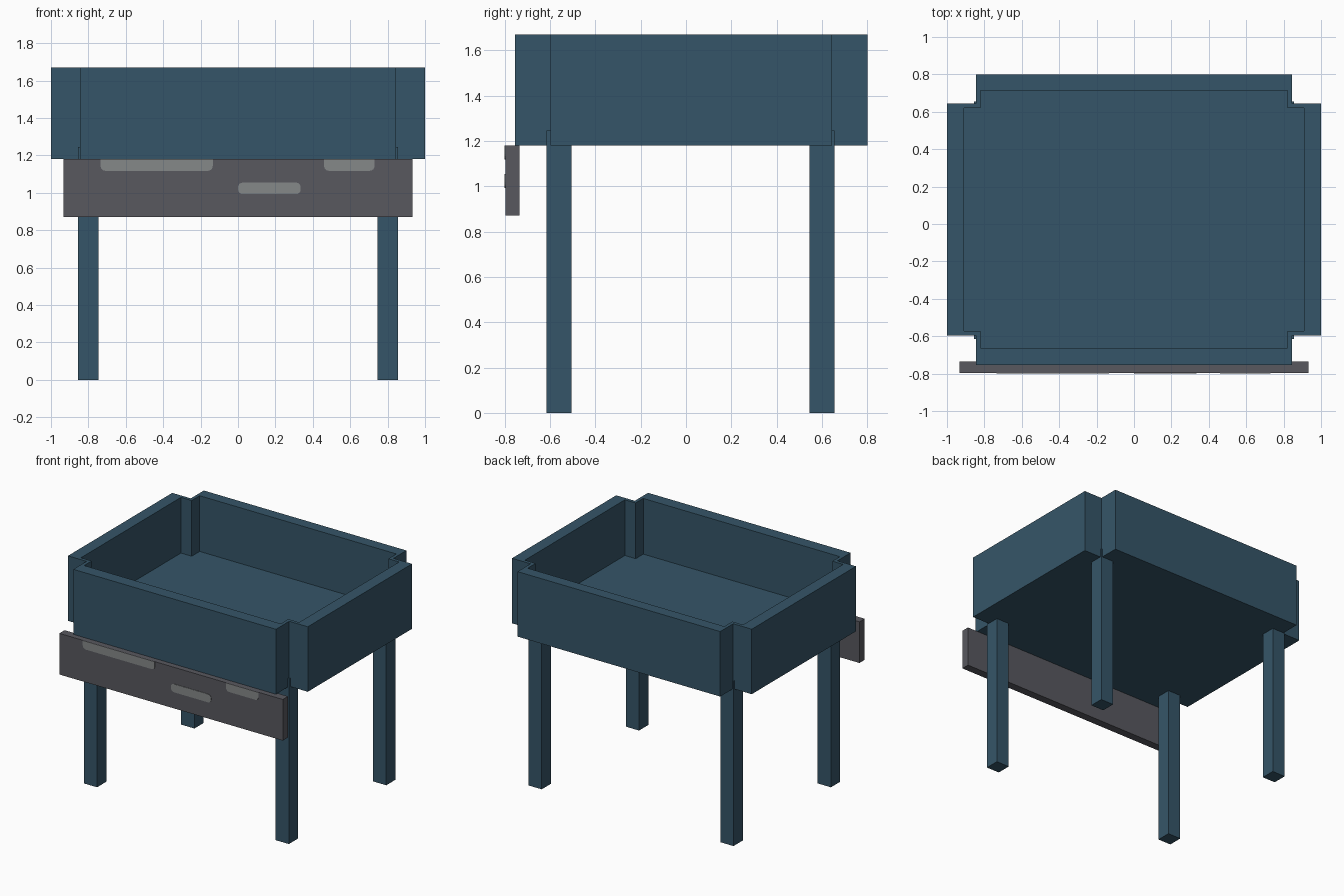
import bpy
import bmesh
from math import cos, sin, pi

cube = bpy.data.objects.get("Cube")
if cube:
    bpy.data.objects.remove(cube, do_unlink=True)


def material(name, rgb):
    mat = bpy.data.materials.new(name)
    mat.use_nodes = True
    color = (*rgb, 1.0)
    mat.diffuse_color = color
    mat.node_tree.nodes["Principled BSDF"].inputs["Base Color"].default_value = color
    return mat


blue = material("slate blue", (0.036, 0.091, 0.138))
dark_grey = material("dark grey", (0.098, 0.098, 0.114))
light_grey = material("light grey", (0.235, 0.247, 0.25))


def finish(bm, name, mat):
    bmesh.ops.recalc_face_normals(bm, faces=bm.faces)
    mesh = bpy.data.meshes.new(name)
    bm.to_mesh(mesh)
    bm.free()
    mesh.materials.append(mat)
    obj = bpy.data.objects.new(name, mesh)
    bpy.context.collection.objects.link(obj)
    return obj


def box(name, low, high, mat):
    bm = bmesh.new()
    bmesh.ops.create_cube(bm, size=1)
    for v in bm.verts:
        v.co = [(a + b) / 2 + c * (b - a) for a, b, c in zip(low, high, v.co)]
    return finish(bm, name, mat)


def cross_outline(wide_x, narrow_x, front, back, notch_front, notch_back):
    """Rectangle with its four corners notched out, anticlockwise."""
    right = [(narrow_x, front), (narrow_x, notch_front), (wide_x, notch_front),
             (wide_x, notch_back), (narrow_x, notch_back), (narrow_x, back)]
    return right + [(-x, y) for x, y in reversed(right)]


# Open tray with notched corners
BOTTOM, FLOOR, RIM = 1.18, 1.25, 1.67
outer = cross_outline(1.0, 0.845, -0.755, 0.80, -0.597, 0.645)
inner = cross_outline(0.91, 0.82, -0.662, 0.715, -0.572, 0.62)
bm = bmesh.new()
rings = [[bm.verts.new((x, y, z)) for x, y in outline]
         for outline, z in ((outer, BOTTOM), (outer, RIM), (inner, RIM), (inner, FLOOR))]
bm.faces.new(rings[0])
bm.faces.new(rings[-1])
for lower, upper in zip(rings, rings[1:]):
    for i in range(len(lower)):
        j = (i + 1) % len(lower)
        bm.faces.new((lower[i], lower[j], upper[j], upper[i]))
finish(bm, "tray", blue)

# Four square legs, tops showing in the corner notches
LEG = 0.11
for side, x in (("right", -0.855), ("left", 0.745)):
    for end, y in (("front", -0.615), ("back", 0.545)):
        box(f"{end}_{side}_leg", (x, y, 0), (x + LEG, y + LEG, 1.245), blue)

# Front board hanging below the tray
FACE = -0.797
box("front_board", (-0.932, FACE, 0.87), (0.932, -0.735, BOTTOM), dark_grey)


def mark(name, x0, x1, z0, z1, round_top, radius=0.025):
    """Thin painted patch with rounded corners."""
    corners = [(x0, z0, pi, 1), (x1, z0, 1.5 * pi, 1),
               (x1, z1, 0, round_top), (x0, z1, pi / 2, round_top)]
    points = []
    for cx, cz, start, rounded in corners:
        if not rounded:
            points.append((cx, cz))
            continue
        mx = cx + (radius if cx == x0 else -radius)
        mz = cz + (radius if cz == z0 else -radius)
        for k in range(5):
            a = start + k * pi / 8
            points.append((mx + radius * cos(a), mz + radius * sin(a)))
    bm = bmesh.new()
    face = bm.faces.new([bm.verts.new((x, FACE, z)) for x, z in points])
    extruded = bmesh.ops.extrude_face_region(bm, geom=[face])["geom"]
    for v in extruded:
        if isinstance(v, bmesh.types.BMVert):
            v.co.y -= 0.003
    return finish(bm, name, light_grey)


# Pale painted patches on the board
mark("long_patch", -0.735, -0.135, 1.118, BOTTOM, False)
mark("short_patch", 0.46, 0.73, 1.118, BOTTOM, False)
mark("lower_patch", 0.0, 0.335, 0.993, 1.055, True)
